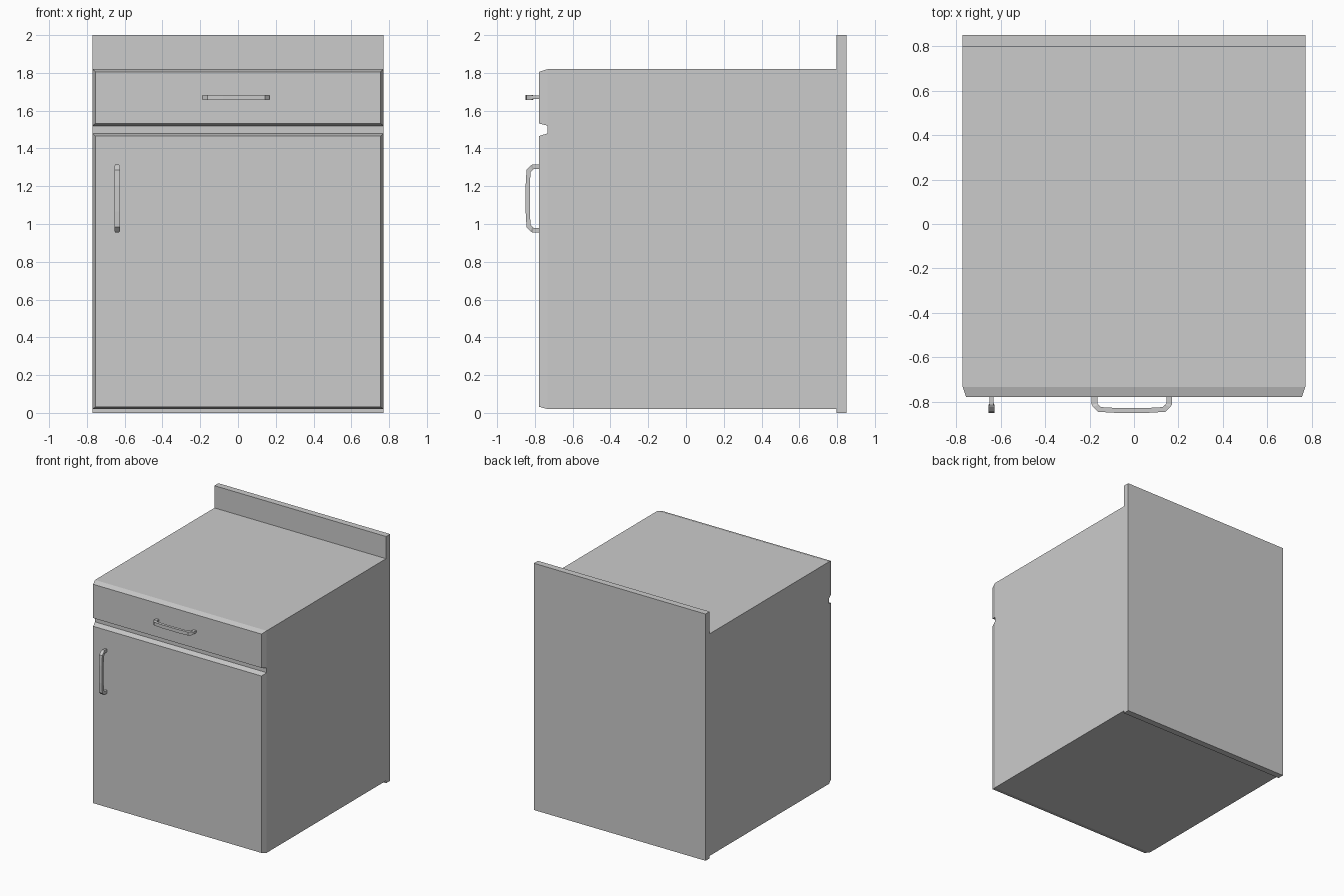
import bpy, bmesh
from mathutils import Vector

if "Cube" in bpy.data.objects:
    bpy.data.objects.remove(bpy.data.objects["Cube"])

FRONT, FACE = -0.732, -0.777   # carcass front, door/drawer face


def make(name, bm):
    bmesh.ops.recalc_face_normals(bm, faces=bm.faces)
    me = bpy.data.meshes.new(name)
    bm.to_mesh(me)
    bm.free()
    ob = bpy.data.objects.new(name, me)
    bpy.context.collection.objects.link(ob)
    return ob


def loft(name, rings):
    """Skin a list of equal-sized point rings and cap both ends."""
    bm = bmesh.new()
    vr = [[bm.verts.new(p) for p in r] for r in rings]
    n = len(vr[0])
    for a, b in zip(vr, vr[1:]):
        for i in range(n):
            j = (i + 1) % n
            bm.faces.new((a[i], a[j], b[j], b[i]))
    bm.faces.new(vr[0])
    bm.faces.new(vr[-1])
    return make(name, bm)


def rect(x, y, z0, z1):
    return [(-x, y, z0), (x, y, z0), (x, y, z1), (-x, y, z1)]


def box(name, x, y0, y1, z0, z1):
    return loft(name, [rect(x, y0, z0, z1), rect(x, y1, z0, z1)])


def front_panel(name, z0, z1):
    """Panel whose edges taper in toward the front."""
    return loft(name, [rect(0.77, FRONT, z0, z1),
                       rect(0.755, FACE, z0 + 0.012, z1 - 0.014)])


def handle(name, centre, along, across):
    """Bar pull: slim legs, chamfered corners, slightly bowed grip."""
    # outer (t, depth), inner (t, depth), half width
    half = [((0.180, 0.0), (0.155, 0.0), 0.009),
            ((0.180, 0.035), (0.155, 0.030), 0.009),
            ((0.174, 0.045), (0.150, 0.036), 0.014),
            ((0.152, 0.067), (0.138, 0.046), 0.014),
            ((0.070, 0.072), (0.070, 0.050), 0.014)]
    mirrored = [((-o[0], o[1]), (-i[0], i[1]), w) for o, i, w in reversed(half)]
    c, a, s = Vector(centre), Vector(along), Vector(across)
    out = Vector((0, -1, 0))
    rings = []
    for o, i, w in half + mirrored:
        po, pi = c + a * o[0] + out * o[1], c + a * i[0] + out * i[1]
        rings.append([po - s * w, po + s * w, pi + s * w, pi - s * w])
    return loft(name, rings)


# Carcass and tall back board
box("cabinet_body", 0.77, FRONT, 0.80, 0.02, 1.82)
box("back_board", 0.77, 0.797, 0.849, 0.0, 2.0)

# Drawer and door fronts
front_panel("drawer_front", 1.52, 1.82)
front_panel("door", 0.02, 1.48)

# Pulls
handle("drawer_handle", (-0.01, FACE, 1.67), (1, 0, 0), (0, 0, 1))
handle("door_handle", (-0.64, FACE, 1.135), (0, 0, 1), (1, 0, 0))
